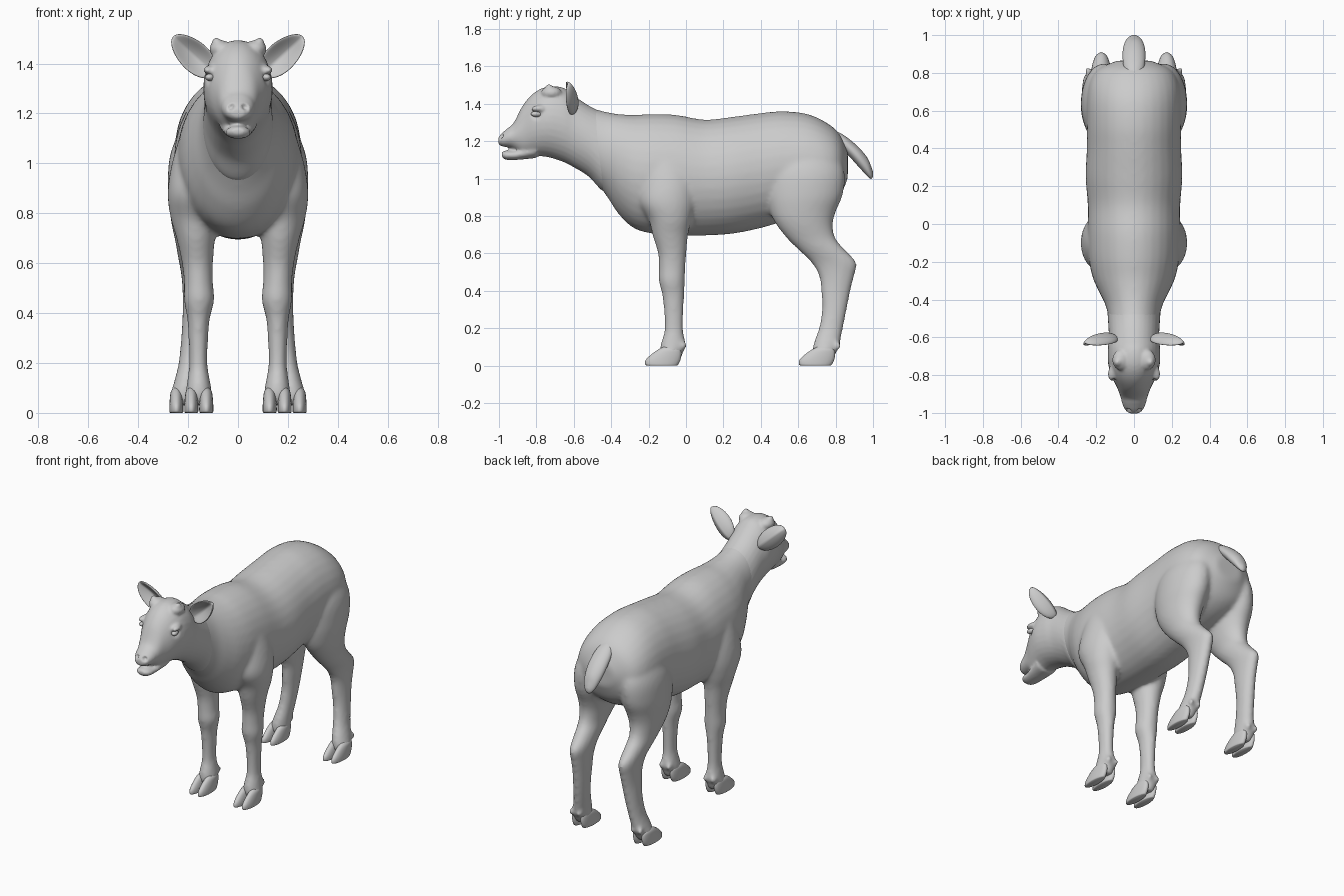
import bpy, bmesh, math
from mathutils import Vector, Matrix


def spline(rows, n=5):
    # Catmull-Rom resampling of the section rows
    out = []
    for i in range(len(rows) - 1):
        p = [rows[max(i - 1, 0)], rows[i], rows[i + 1], rows[min(i + 2, len(rows) - 1)]]
        for k in range(n):
            t = k / n
            out.append([0.5 * (2 * b + (c - a) * t + (2 * a - 5 * b + 4 * c - d) * t * t
                               + (3 * b - a - 3 * c + d) * t ** 3) for a, b, c, d in zip(*p)])
    return out + [list(rows[-1])]


def loft(bm, rows, axis, side=1, seg=32):
    # row = (position on axis, low, high, inner x, outer x): elliptical sections
    rings = []
    for t, u0, u1, x0, x1 in spline(rows):
        ring = []
        for k in range(seg):
            a = 2 * math.pi * k / seg
            x = side * ((x0 + x1) / 2 + (x1 - x0) / 2 * math.cos(a))
            u = (u0 + u1) / 2 + (u1 - u0) / 2 * math.sin(a)
            ring.append(bm.verts.new((x, t, u) if axis == 'Y' else (x, u, t)))
        rings.append(ring)
    for r, s in zip(rings, rings[1:]):
        for k in range(seg):
            j = (k + 1) % seg
            bm.faces.new((r[k], r[j], s[j], s[k]))
    bm.faces.new(rings[0])
    bm.faces.new(rings[-1])


def centred(rows):
    # (y, bottom, top, half width) -> symmetric section rows
    return [(y, b, t, -w, w) for y, b, t, w in rows]


def ball(bm, c, r, rot=0.0):
    m = Matrix.Translation(c) @ Matrix.Rotation(rot, 4, 'Z') @ Matrix.Diagonal((*r, 1))
    bmesh.ops.create_uvsphere(bm, u_segments=24, v_segments=16, radius=1, matrix=m)


def finish(name, bm, voxel=0, smooth=0, dents=()):
    bmesh.ops.recalc_face_normals(bm, faces=bm.faces)
    me = bpy.data.meshes.new(name)
    bm.to_mesh(me)
    bm.free()
    ob = bpy.data.objects.new(name, me)
    bpy.context.collection.objects.link(ob)
    if voxel:
        r = ob.modifiers.new("fuse", 'REMESH')
        r.mode, r.voxel_size = 'VOXEL', voxel
        s = ob.modifiers.new("soften", 'SMOOTH')
        s.factor, s.iterations = 0.5, smooth
        dg = bpy.context.evaluated_depsgraph_get()
        ob.data = bpy.data.meshes.new_from_object(ob.evaluated_get(dg))
        ob.modifiers.clear()
        for c, rad, push in dents:
            for v in ob.data.vertices:
                d = (v.co - Vector(c)).length / rad
                if d < 1:
                    v.co += Vector(push) * (1 - d * d) ** 2
    ob.data.polygons.foreach_set("use_smooth", [True] * len(ob.data.polygons))
    return ob


# trunk and legs, fused into one skin
bm = bmesh.new()
loft(bm, centred([
    (-.56, 1.05, 1.395, .125), (-.48, .98, 1.37, .138), (-.42, .90, 1.355, .155),
    (-.36, .81, 1.345, .185), (-.28, .735, 1.34, .22), (-.18, .705, 1.345, .24),
    (-.05, .695, 1.34, .245), (.1, .695, 1.315, .245), (.25, .705, 1.33, .256),
    (.4, .735, 1.35, .25), (.52, .77, 1.36, .25), (.65, .80, 1.345, .25),
    (.75, .84, 1.30, .235), (.82, .90, 1.24, .19), (.865, 1.0, 1.15, .09)]), 'Y')
front = [(1.15, -.22, 0, .08, .22), (1.0, -.24, .05, .06, .265), (.88, -.25, .05, .07, .282),
         (.78, -.2, .03, .08, .27), (.7, -.18, .012, .092, .247), (.6, -.15, .002, .1, .225),
         (.52, -.145, -.003, .1, .217), (.45, -.145, -.006, .095, .217), (.36, -.125, -.01, .115, .202),
         (.2, -.115, -.015, .122, .196), (.12, -.135, -.003, .11, .205), (.07, -.14, -.015, .105, .21),
         (.03, -.12, -.03, .12, .195)]
hind = [(1.2, .5, .78, .05, .2), (1.05, .44, .845, .04, .268), (.92, .43, .84, .05, .282),
        (.82, .45, .80, .07, .275), (.75, .485, .785, .09, .265), (.68, .54, .80, .11, .25),
        (.62, .60, .85, .115, .24), (.55, .67, .912, .12, .227), (.48, .71, .90, .125, .222),
        (.4, .722, .88, .13, .222), (.3, .727, .86, .14, .228), (.2, .71, .84, .152, .238),
        (.13, .685, .825, .16, .255), (.07, .675, .805, .165, .27), (.03, .69, .78, .18, .255)]
for s in (1, -1):
    loft(bm, front, 'Z', s)
    loft(bm, hind, 'Z', s)
    for x, y in ((.157, -.012), (.217, .812)):      # dewclaws
        for d in (-.028, .028):
            ball(bm, (s * (x + d), y, .105), (.017, .018, .022))
finish("body", bm, .011, 14)

# cloven hooves, two toes per foot
bm = bmesh.new()
for s in (1, -1):
    for x, y in ((.157, 0), (.217, .822)):
        for d in (-.03, .03):
            c = x + d
            loft(bm, [(0, y - .205, y - .05, c - .024, c + .024), (.006, y - .218, y - .042, c - .028, c + .028),
                      (.03, y - .215, y - .03, c - .028, c + .028), (.06, y - .185, y - .025, c - .026, c + .026),
                      (.085, y - .15, y - .03, c - .022, c + .022), (.1, y - .12, y - .05, c - .012, c + .012)],
                 'Z', s, 20)
finish("hooves", bm)

# head with open mouth, brows and horn buds
bm = bmesh.new()
loft(bm, centred([
    (-1.003, 1.185, 1.22, .025), (-.985, 1.172, 1.242, .047), (-.95, 1.166, 1.272, .063),
    (-.92, 1.155, 1.30, .07), (-.87, 1.12, 1.395, .088), (-.81, 1.12, 1.46, .117),
    (-.74, 1.115, 1.492, .137), (-.66, 1.09, 1.487, .138), (-.6, 1.06, 1.445, .133),
    (-.52, 1.01, 1.39, .137), (-.44, .93, 1.352, .14), (-.38, .95, 1.33, .12)]), 'Y')
loft(bm, centred([(-.985, 1.115, 1.142, .025), (-.96, 1.1, 1.15, .047), (-.9, 1.1, 1.155, .056),
                  (-.8, 1.11, 1.2, .075)]), 'Y')
dents = []
for s in (1, -1):
    ball(bm, (s * .07, -.72, 1.458), (.045, .055, .036))
    ball(bm, (s * .087, -.733, 1.487), (.018, .02, .018))
    ball(bm, (s * .108, -.775, 1.372), (.027, .055, .022), s * .35)
    dents += [((s * .028, -.988, 1.225), .02, (-s * .004, .016, -.004)),
              ((s * .118, -.8, 1.345), .04, (-s * .01, .004, 0))]
finish("head", bm, .008, 7, dents)

# eyes
bm = bmesh.new()
for s in (1, -1):
    ball(bm, (s * .109, -.797, 1.345), (.02, .033, .016), s * .35)
finish("eyes", bm)

# cupped ears
for s, label in ((1, "left"), (-1, "right")):
    bm = bmesh.new()
    bmesh.ops.create_uvsphere(bm, u_segments=40, v_segments=24, radius=1)
    ang = math.radians(43)
    for v in bm.verts:
        a, c, b = v.co
        l, w = .112 * a, .06 * b * (1 - .12 * a)
        y = .035 * c + (.05 * c * c if c < 0 else 0)
        v.co = (s * (.178 + l * math.cos(ang) - w * math.sin(ang)), -.628 + y + .015 * (1 - a) - .02 * abs(b),
                1.432 + l * math.sin(ang) + w * math.cos(ang))
    finish("ear_" + label, bm)

# tail
bm = bmesh.new()
loft(bm, centred([(.76, 1.17, 1.27, .045), (.83, 1.155, 1.24, .055), (.88, 1.11, 1.205, .06),
                  (.93, 1.055, 1.16, .058), (.97, 1.012, 1.11, .045), (.99, .998, 1.065, .028),
                  (1.0, 1.01, 1.035, .01)]), 'Y')
finish("tail", bm)
